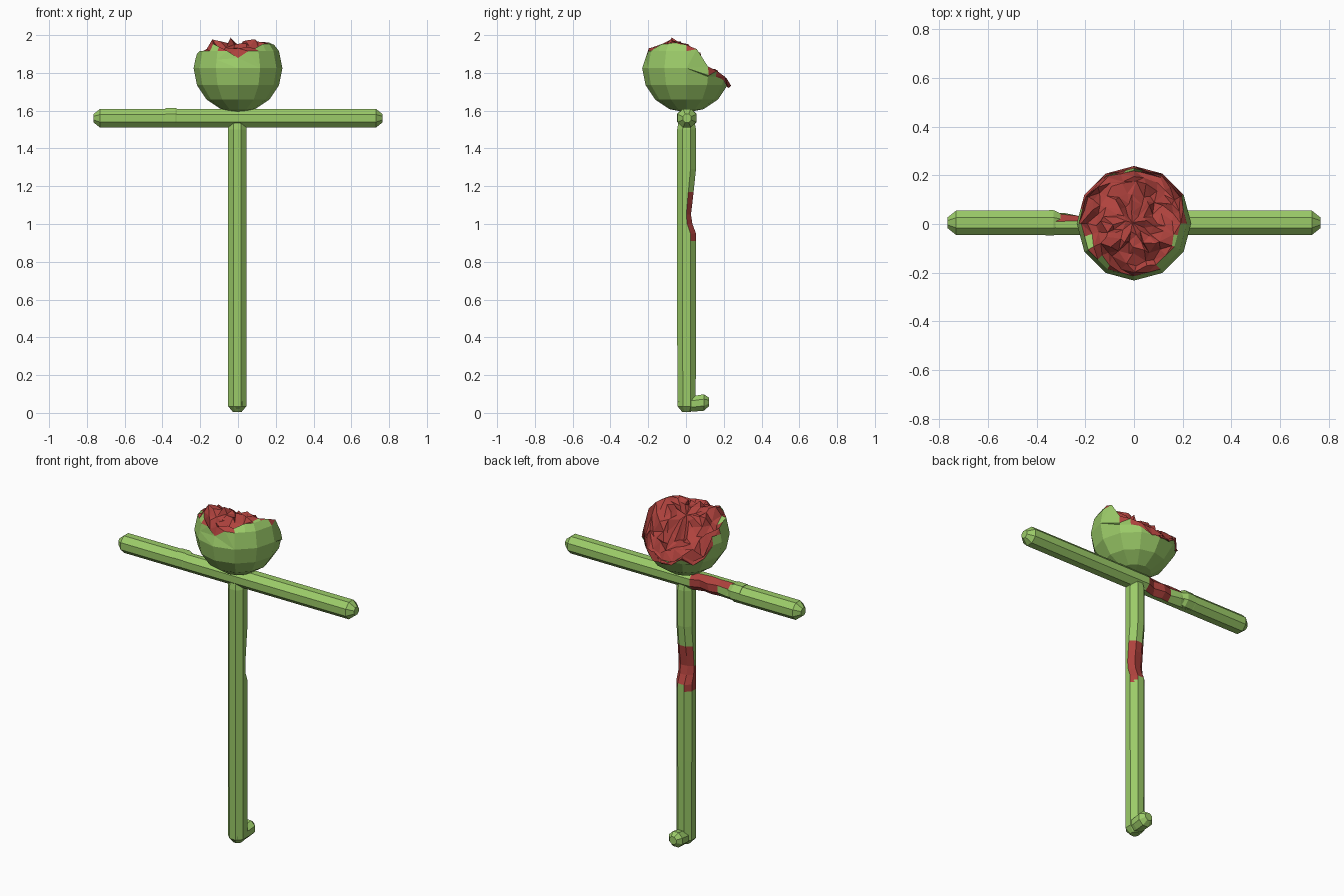
import bpy, bmesh, math, random
from mathutils import Vector

random.seed(4)
if "Cube" in bpy.data.objects:
    bpy.data.objects.remove(bpy.data.objects["Cube"])


def material(name, color):
    m = bpy.data.materials.new(name)
    m.use_nodes = True
    m.diffuse_color = color
    m.node_tree.nodes["Principled BSDF"].inputs["Base Color"].default_value = color
    return m


MATS = [material("green_skin", (0.33, 0.60, 0.14, 1)),
        material("red_flesh", (0.43, 0.055, 0.047, 1))]


def finish(name, bm):
    mesh = bpy.data.meshes.new(name)
    bm.to_mesh(mesh)
    bm.free()
    for m in MATS:
        mesh.materials.append(m)
    ob = bpy.data.objects.new(name, mesh)
    bpy.context.collection.objects.link(ob)
    return ob


def rod(name, rings, place, dent=None, is_red=None):
    """Octagonal rod through (position, radius) rings; place maps (t, u, v) to space."""
    bm = bmesh.new()
    loops = []
    for t, r in rings:
        angles = [math.pi / 8 + k * math.pi / 4 for k in range(8)]
        loops.append([bm.verts.new(place(t, r * math.cos(a), r * math.sin(a))) for a in angles])
    for lo, hi in zip(loops, loops[1:]):
        for k in range(8):
            bm.faces.new((lo[k], lo[k - 1], hi[k - 1], hi[k]))
    bm.faces.new(loops[0])
    bm.faces.new(loops[-1])
    if dent:
        for v in bm.verts:
            v.co += Vector(dent(v.co))
    bmesh.ops.recalc_face_normals(bm, faces=bm.faces)
    if is_red:
        for f in bm.faces:
            f.material_index = int(is_red(f.calc_center_median(), f.normal))
    return finish(name, bm)


R = 0.054


def upright(t, u, v):
    return (u - 0.004, v + 0.003, t)


# Torso with a torn back
def torso_dent(c):
    if c.y > 0 and 0.95 < c.z < 1.28:
        depth = 0.022 * (1 - abs(c.z - 1.05) / 0.25)
        return (0, -depth - random.uniform(0, 0.012) * (abs(c.x) < 0.035), 0)
    return (0, 0, 0)


def torso_red(c, n):
    if c.z < 0.96 and abs(c.x) < 0.02:
        return False
    return (0.92 < c.z < 1.17 and n.y > 0.3) or (0.92 < c.z < 1.06 and n.x < -0.8)


rod("torso", [(z, R) for z in (0.91, 0.95, 1.0, 1.05, 1.11, 1.17, 1.29, 1.5)] + [(1.6, 0.035)],
    upright, torso_dent, torso_red)

# Leg with a rounded tip, and the foot stub turned back
rod("leg", [(0.005, 0.025), (0.035, 0.052), (0.5, R), (0.925, R)], upright)
rod("foot", [(-0.04, 0.025), (0.0, 0.04), (0.045, 0.045), (0.095, 0.047), (0.122, 0.024)],
    lambda t, u, v: (u, t, 0.049 + v + 0.12 * max(t - 0.045, 0)))

# Arms, the right one torn along its back
TIP = [(0.73, R), (0.765, 0.024)]
rod("left_arm", [(0, R), (0.36, R)] + TIP, lambda t, u, v: (t, u + 0.005, v + 1.56))


def arm_dent(c):
    if c.y > 0.01 and -0.35 < c.x < -0.08:
        return (random.uniform(-0.015, 0.015), -random.uniform(0.008, 0.024), 0)
    return (0, 0, 0)


def arm_red(c, n):
    reach = -0.34 if c.z > 1.56 else -0.25
    return reach < c.x < -0.04 and n.y > 0.3 and n.z > -0.75


rod("right_arm", [(t, R) for t in (0, 0.06, 0.12, 0.18, 0.24, 0.3, 0.34, 0.385)] + TIP,
    lambda t, u, v: (-t, u + 0.005, v + 1.56), arm_dent, arm_red)
rod("arm_flap", [(0.29, 0.035), (0.33, 0.056), (0.385, 0.055)],
    lambda t, u, v: (-t, u + 0.005, v + 1.562))

# Head with its crown and back broken open
CUT = [(-0.24, 1.90), (-0.17, 1.93), (-0.07, 1.985), (0.0, 1.94), (0.06, 1.91),
       (0.085, 1.83), (0.15, 1.81), (0.24, 1.74)]


def cut_height(c):
    h = CUT[-1][1]
    for (y0, z0), (y1, z1) in zip(CUT, CUT[1:]):
        if y0 <= c.y <= y1:
            h = z0 + (z1 - z0) * (c.y - y0) / (y1 - y0)
    if c.x < -0.15:
        h -= 0.05
    return h


bm = bmesh.new()
bmesh.ops.create_uvsphere(bm, u_segments=12, v_segments=8, radius=0.235)
bmesh.ops.translate(bm, vec=(0, 0.003, 1.825), verts=bm.verts)
upper = {e for f in bm.faces if f.calc_center_median().z > cut_height(f.calc_center_median()) - 0.03
         for e in f.edges}
bmesh.ops.subdivide_edges(bm, edges=list(upper), cuts=1, use_grid_fill=True)
for f in bm.faces:
    c = f.calc_center_median()
    f.material_index = int(c.z > cut_height(c) + 0.005)
for v in bm.verts:
    h = cut_height(v.co)
    if v.co.z > h:
        inner = math.hypot(v.co.x, v.co.y) < 0.19
        v.co.z = h + random.uniform(-0.035, 0.015)
        if inner:
            v.co.x += random.uniform(-0.012, 0.012)
            v.co.y += random.uniform(-0.012, 0.012)
bmesh.ops.triangulate(bm, faces=[f for f in bm.faces if f.material_index or len(f.verts) > 4])
bmesh.ops.recalc_face_normals(bm, faces=bm.faces)
finish("head", bm)
